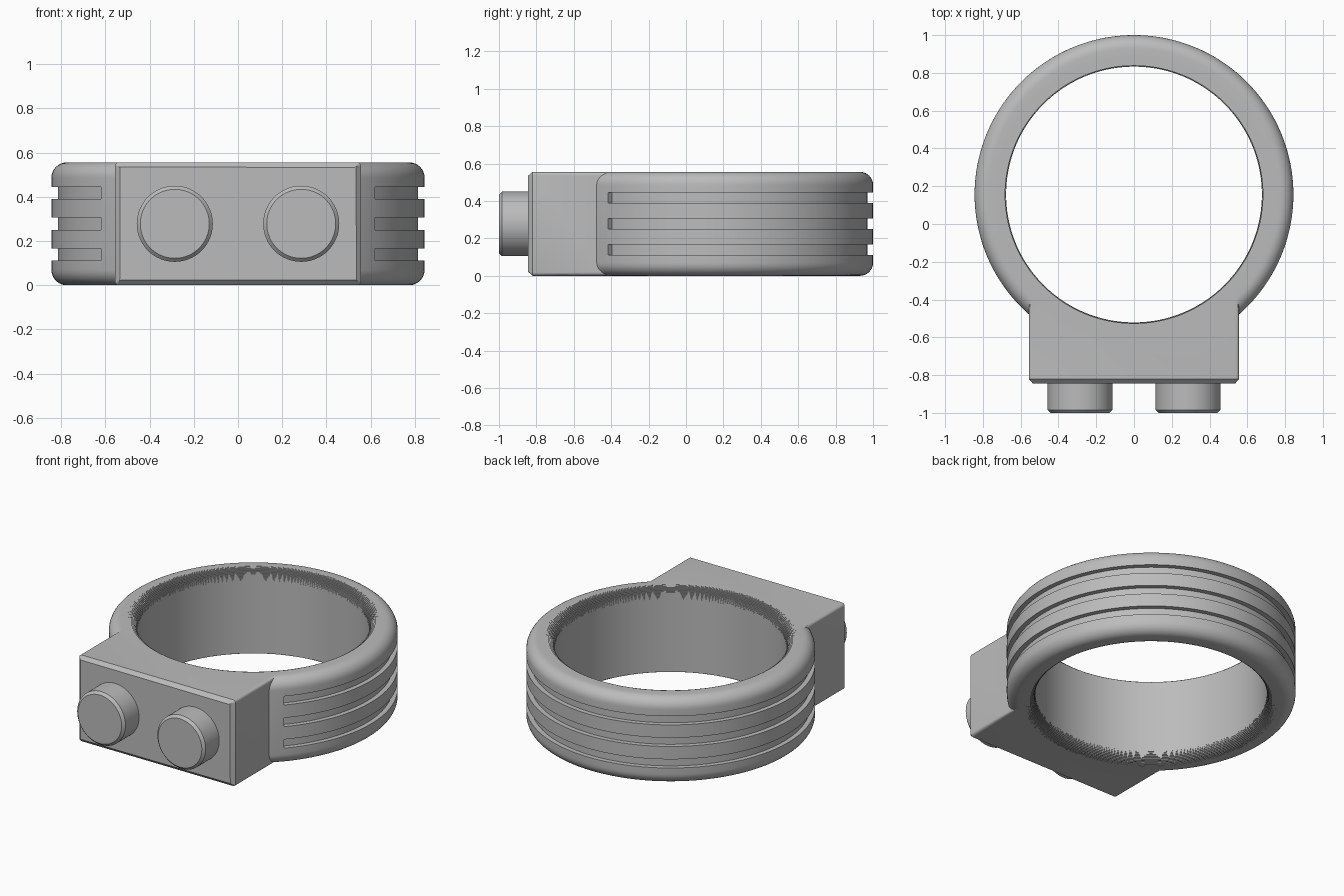
import bpy, bmesh
from math import sin, cos, pi, radians
from mathutils import Matrix

if "Cube" in bpy.data.objects:
    bpy.data.objects.remove(bpy.data.objects["Cube"], do_unlink=True)

HEIGHT = 0.556
CENTRE_Y = 0.156
OUTER, INNER, FILLET = 0.844, 0.677, 0.07
SEGMENTS = 144

grey = bpy.data.materials.new("plain grey")
grey.use_nodes = True
grey.diffuse_color = (0.5, 0.5, 0.5, 1)
grey.node_tree.nodes["Principled BSDF"].inputs["Base Color"].default_value = (0.5, 0.5, 0.5, 1)


def make_object(name, bm):
    bmesh.ops.recalc_face_normals(bm, faces=bm.faces)
    mesh = bpy.data.meshes.new(name)
    bm.to_mesh(mesh)
    bm.free()
    mesh.materials.append(grey)
    obj = bpy.data.objects.new(name, mesh)
    bpy.context.collection.objects.link(obj)
    return obj


def sweep(name, profile, start=0, end=360, steps=SEGMENTS):
    """Sweep a closed (radius, z) profile around the ring's axis."""
    full = end - start == 360
    bm = bmesh.new()
    loops = []
    for i in range(steps if full else steps + 1):
        a = radians(start + (end - start) * i / steps)
        loops.append([bm.verts.new((r * cos(a), CENTRE_Y + r * sin(a), z)) for r, z in profile])
    count = len(profile)
    for i in range(steps):
        one, two = loops[i], loops[(i + 1) % len(loops)]
        for j in range(count):
            k = (j + 1) % count
            bm.faces.new((one[j], one[k], two[k], two[j]))
    if not full:
        bm.faces.new(loops[0])
        bm.faces.new(loops[-1])
    return make_object(name, bm)


def combine(target, tool, operation):
    mod = target.modifiers.new(operation.lower(), "BOOLEAN")
    mod.operation, mod.solver, mod.object = operation, "EXACT", tool
    bpy.context.view_layer.objects.active = target
    bpy.ops.object.modifier_apply(modifier=mod.name)
    bpy.data.objects.remove(tool, do_unlink=True)


def smooth(obj):
    bpy.ops.object.select_all(action="DESELECT")
    obj.select_set(True)
    bpy.context.view_layer.objects.active = obj
    bpy.ops.object.shade_smooth_by_angle(angle=radians(30))


# Ring body with rounded outer rims
arc = [i * pi / 16 for i in range(9)]
rim = [(OUTER - FILLET * (1 - cos(a)), HEIGHT - FILLET * (1 - sin(a))) for a in arc]
lower_rim = [(r, HEIGHT - z) for r, z in reversed(rim)]
ring = sweep("ring_body", [(0.5, 0)] + lower_rim + rim + [(0.5, HEIGHT)])

# Front block: rounded long edges, chamfered face
FRONT, BACK, HALF = -0.845, -0.3, 0.557
bm = bmesh.new()
bmesh.ops.create_cube(bm, size=1)
bmesh.ops.scale(bm, verts=bm.verts, vec=(2 * HALF, BACK - FRONT, HEIGHT))
bmesh.ops.translate(bm, verts=bm.verts, vec=(0, (FRONT + BACK) / 2, HEIGHT / 2))
long_edges = [e for e in bm.edges if abs(e.verts[0].co.y - e.verts[1].co.y) > 0.1]
bmesh.ops.bevel(bm, geom=long_edges, offset=0.018, segments=4, profile=0.5, affect="EDGES")
face_edges = [e for e in bm.edges if all(v.co.y < FRONT + 0.001 for v in e.verts)]
bmesh.ops.bevel(bm, geom=face_edges, offset=0.024, segments=1, affect="EDGES")
combine(ring, make_object("front_block", bm), "UNION")

# Finger-hole cutter: its mouths widen in fine stair steps
STEPS = 12
stairs = []
for k in range(STEPS):
    low, high = k * pi / 2 / STEPS, (k + 1) * pi / 2 / STEPS
    r = INNER + FILLET * (1 - cos(low))
    stairs.append((r, HEIGHT - FILLET * (1 - sin(low))))
    stairs.append((r, HEIGHT + 0.1 if k == STEPS - 1 else HEIGHT - FILLET * (1 - sin(high))))
lower_stairs = [(r, HEIGHT - z) for r, z in reversed(stairs)]
hole = sweep("hole_cutter", [(0.4, -0.1)] + lower_stairs + stairs + [(0.4, HEIGHT + 0.1)])
combine(ring, hole, "DIFFERENCE")

# Three grip grooves around the sides and back
for i in (1, 2, 3):
    low, high = i * HEIGHT / 4 - 0.028, i * HEIGHT / 4 + 0.028
    groove = sweep("groove_cutter", [(0.814, low), (0.9, low), (0.9, high), (0.814, high)],
                   -42.7, 222.7, 106)
    combine(ring, groove, "DIFFERENCE")
smooth(ring)

# Two round buttons with chamfered faces
for name, side in (("left_button", 1), ("right_button", -1)):
    bm = bmesh.new()
    bmesh.ops.create_cone(bm, cap_ends=True, segments=64, radius1=0.172, radius2=0.172, depth=0.17)
    place = Matrix.Translation((side * 0.286, -0.915, HEIGHT / 2)) @ Matrix.Rotation(pi / 2, 4, "X")
    bmesh.ops.transform(bm, matrix=place, verts=bm.verts)
    edges = [e for e in bm.edges if all(v.co.y < -0.99 for v in e.verts)]
    bmesh.ops.bevel(bm, geom=edges, offset=0.016, segments=1, affect="EDGES")
    smooth(make_object(name, bm))
